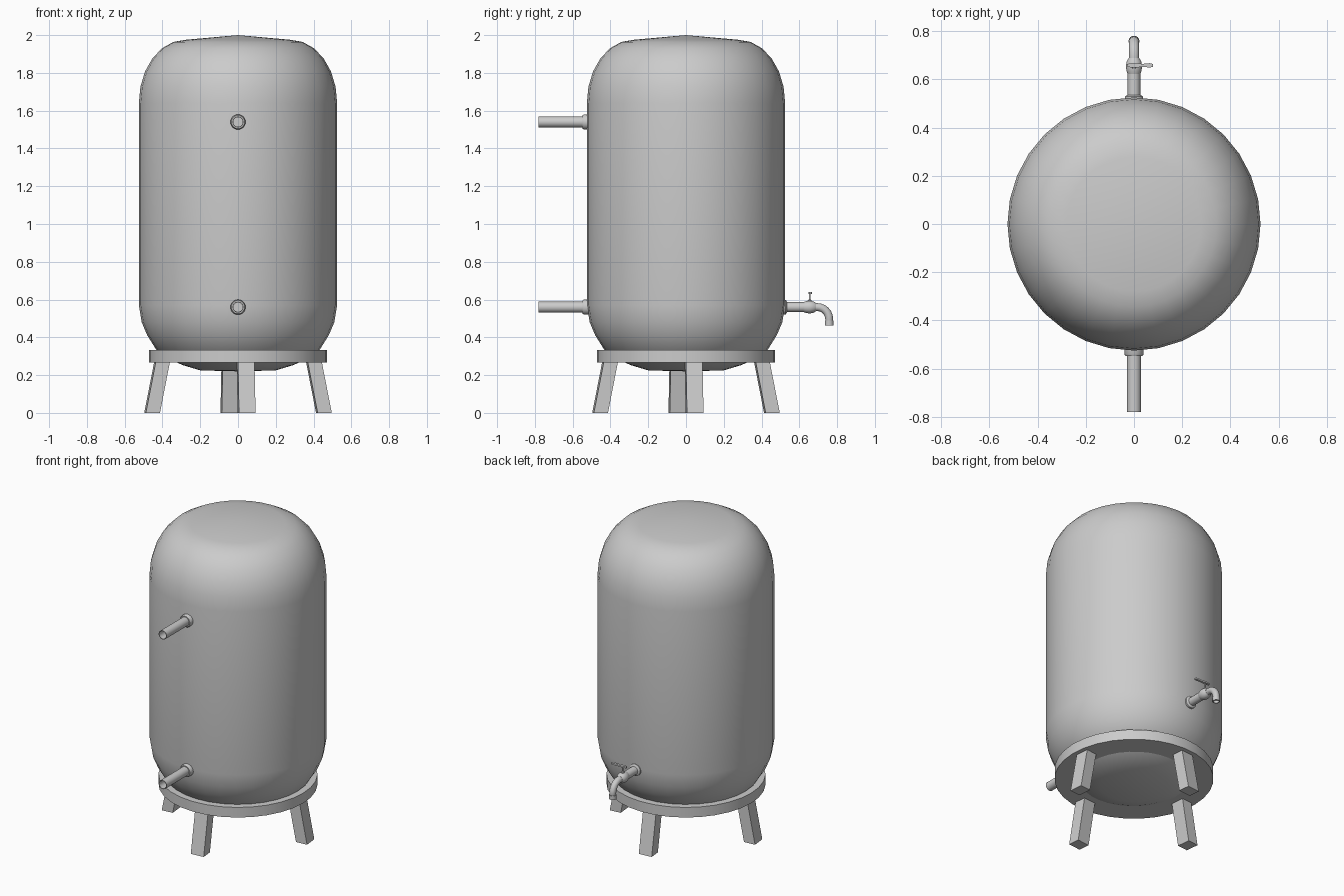
import bpy, bmesh, math
from mathutils import Vector, Matrix

if "Cube" in bpy.data.objects:
    bpy.data.objects.remove(bpy.data.objects["Cube"])


def finish(name, bm, angle=40):
    bmesh.ops.remove_doubles(bm, verts=bm.verts, dist=1e-5)
    bmesh.ops.recalc_face_normals(bm, faces=bm.faces)
    me = bpy.data.meshes.new(name)
    bm.to_mesh(me)
    bm.free()
    ob = bpy.data.objects.new(name, me)
    bpy.context.collection.objects.link(ob)
    bpy.ops.object.select_all(action='DESELECT')
    ob.select_set(True)
    bpy.context.view_layer.objects.active = ob
    if angle:
        bpy.ops.object.shade_smooth_by_angle(angle=math.radians(angle))
    return ob


def sweep(name, stations, seg, angle=40):
    """Skin circles given as (y, z, tilt in degrees from vertical axis, radius)."""
    bm = bmesh.new()
    rings = []
    for y, z, tilt, r in stations:
        rot = Matrix.Rotation(math.radians(-tilt), 3, 'X')
        ring = []
        for i in range(seg):
            a = 2 * math.pi * i / seg
            p = rot @ Vector((r * math.cos(a), r * math.sin(a), 0))
            ring.append(bm.verts.new(p + Vector((0, y, z))))
        rings.append(ring)
    for a, b in zip(rings, rings[1:]):
        for i in range(seg):
            j = (i + 1) % seg
            bm.faces.new((a[i], a[j], b[j], b[i]))
    # close both ends when they are not pinched to a point
    for ring, st in ((rings[0], stations[0]), (rings[-1], stations[-1])):
        if st[3] > 1e-3:
            bm.faces.new(ring)
    bmesh.ops.remove_doubles(bm, verts=bm.verts, dist=1e-6)
    bmesh.ops.dissolve_degenerate(bm, edges=bm.edges, dist=1e-6)
    return finish(name, bm, angle)


# Tank body: lathe profile (radius, height)
profile = [(0, .22), (.2, .225), (.29, .252), (.37, .287), (.435, .338), (.48, .41),
           (.51, .48), (.525, .57), (.525, 1.64)]
for k in range(1, 7):
    t = math.radians(15 * k)
    profile.append((.28 + .245 * math.cos(t), 1.64 + .335 * math.sin(t)))
profile.append((0, 2.0))
sweep("tank_body", [(0, z, 0, r) for r, z in profile], 32)

# Support ring
sweep("support_ring", [(0, .267, 0, .472), (0, .333, 0, .472)], 32)

# Four splayed legs, turned slightly off the axes
for n in range(4):
    bm = bmesh.new()
    bmesh.ops.create_cube(bm, size=1)
    for v in bm.verts:
        top = v.co.z > 0
        v.co = Vector((v.co.x * .075 + (.402 if top else .457), v.co.y * .088,
                       .28 if top else 0))
    bmesh.ops.rotate(bm, verts=bm.verts, cent=(0, 0, 0),
                     matrix=Matrix.Rotation(math.radians(5.7 + 90 * n), 3, 'Z'))
    finish("leg_%d" % (n + 1), bm, 0)

# Front pipes with open ends and wall flanges
for label, z in (("lower", .56), ("upper", 1.54)):
    sweep(label + "_pipe", [(-.5, z, 90, .029), (-.78, z, 90, .029), (-.78, z, 90, .025),
                            (-.56, z, 90, .025)], 20)
    sweep(label + "_pipe_flange", [(-.5, z, 90, .04), (-.54, z, 90, .04),
                                   (-.548, z, 90, .035), (-.548, z, 90, .028)], 20)

# Tap on the back: flange, straight body, valve bulge, curved spout
Z = .56
sweep("tap_flange", [(.5, Z, 90, .038), (.528, Z, 90, .038), (.536, Z, 90, .027)], 20)
sweep("tap_body", [(.5, Z, 90, .026), (.625, Z, 90, .026)], 20)
sweep("tap_valve", [(.622, Z, 90, .026), (.635, Z, 90, .031), (.655, Z, 90, .034),
                    (.675, Z, 90, .03), (.688, Z, 90, .022)], 20)
spout = [(.68, Z, 90, .021)]
for k in range(0, 7):
    t = math.radians(15 * k)
    spout.append((.695 + .063 * math.sin(t), Z - .063 * (1 - math.cos(t)),
                  90 + 15 * k, .021))
spout += [(.758, .485, 180, .019)]
sweep("tap_spout", spout, 16)
sweep("spout_collar", [(.758, .488, 180, .023), (.758, .462, 180, .023),
                       (.758, .462, 180, .017), (.758, .48, 180, .017)], 16)

# Tap handle: stem, cap and sideways lever
sweep("handle_stem", [(.655, .58, 0, .012), (.655, .598, 0, .01), (.655, .6, 0, .005),
                      (.655, .64, 0, .005)], 12)
bm = bmesh.new()
outline = [(-.03, .005), (-.012, .009), (.012, .009), (.035, .006), (.065, .009),
           (.078, .006)]
loop = outline + [(x, -w) for x, w in reversed(outline)]
face = bm.faces.new([bm.verts.new((x, .658 + w, .63)) for x, w in loop])
ext = bmesh.ops.extrude_face_region(bm, geom=[face])
for v in ext["geom"]:
    if isinstance(v, bmesh.types.BMVert):
        v.co.z += .01
finish("handle_lever", bm)
